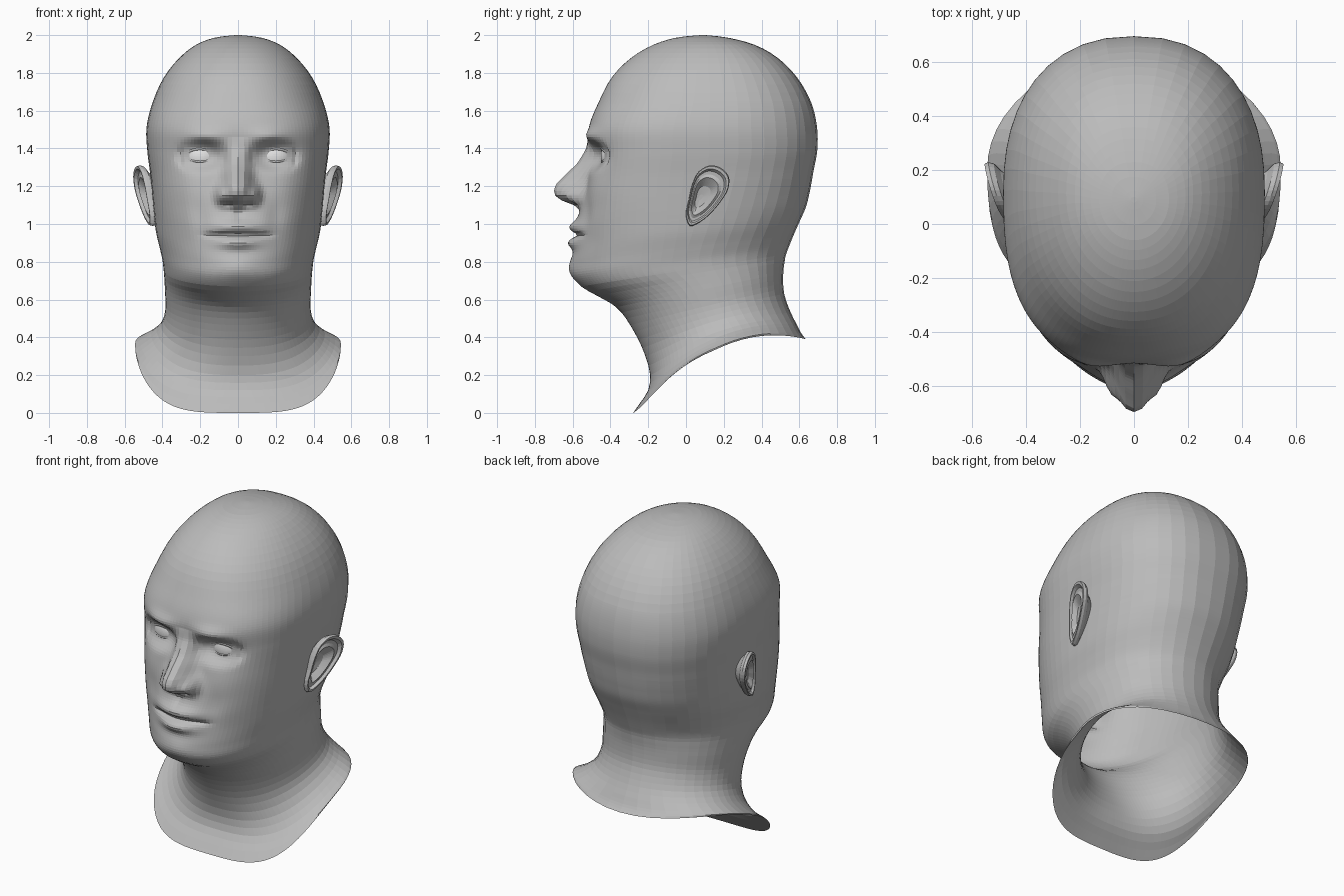
import bpy, bmesh
from math import sin, cos, pi, exp, sqrt, hypot

if "Cube" in bpy.data.objects:
    bpy.data.objects.remove(bpy.data.objects["Cube"])


def material(name, value):
    mat = bpy.data.materials.new(name)
    mat.use_nodes = True
    colour = (value, value, value, 1)
    mat.diffuse_color = colour
    mat.node_tree.nodes["Principled BSDF"].inputs["Base Color"].default_value = colour
    return mat


skin = material("grey skin", 0.5)
eye_white = material("pale eye", 0.8)


def build(name, rings, mat, closed=True, cap_start=False, cap_end=False):
    """Skin a list of equal-length point rings into one flat-shaded object."""
    bm = bmesh.new()
    rows = [[bm.verts.new(p) for p in ring] for ring in rings]
    count = len(rows[0])
    for a, b in zip(rows, rows[1:]):
        for j in range(count if closed else count - 1):
            k = (j + 1) % count
            bm.faces.new((a[j], a[k], b[k], b[j]))
    if cap_start:
        bm.faces.new(rows[0])
    if cap_end:
        bm.faces.new(rows[-1])
    bmesh.ops.recalc_face_normals(bm, faces=bm.faces[:])
    mesh = bpy.data.meshes.new(name)
    bm.to_mesh(mesh)
    bm.free()
    mesh.materials.append(mat)
    obj = bpy.data.objects.new(name, mesh)
    bpy.context.scene.collection.objects.link(obj)


def gap(p, q):
    return max(1e-6, hypot(q[0] - p[0], q[1] - p[1]))


def spline(p0, p1, p2, p3, t):
    """Smooth blend from p1 to p2, allowing for uneven key spacing."""
    before, here, after = gap(p0, p1), gap(p1, p2), gap(p2, p3)
    result = []
    for a, b, c, d in zip(p0, p1, p2, p3):
        slope = (c - b) / here
        m1 = here * ((b - a) / before * here + slope * before) / (before + here)
        m2 = here * ((d - c) / after * here + slope * after) / (after + here)
        result.append(b + m1 * t + (3 * (c - b) - 2 * m1 - m2) * t * t
                      + (m1 + m2 - 2 * (c - b)) * t ** 3)
    return result


def ramp(z, points):
    """Linear lookup; points run upward in z."""
    if z <= points[0][0]:
        return points[0][1]
    for (z0, v0), (z1, v1) in zip(points, points[1:]):
        if z <= z1:
            return v0 + (v1 - v0) * (z - z0) / (z1 - z0)
    return points[-1][1]


def bump(x, z, cx, cz, sx, sz):
    return exp(-((x - cx) / sx) ** 2 - ((z - cz) / sz) ** 2)


# Eyeball that shapes the sockets and carries the visible eye
EYE_X, EYE_Y, EYE_Z, EYE_R = 0.19, -0.33, 1.36, 0.115


def eye_surface(x, z, lift=0.0):
    return EYE_Y - sqrt(max(0, (EYE_R + lift) ** 2 - (x - EYE_X) ** 2 - (z - EYE_Z) ** 2))


NOSE_HEIGHT = [(1.07, 0), (1.1, .04), (1.125, .11), (1.15, .15), (1.18, .165),
               (1.21, .16), (1.27, .112), (1.32, .065), (1.4, .02), (1.46, 0)]
NOSE_WIDTH = [(1.14, .08), (1.2, .075), (1.3, .06), (1.4, .055)]


def face_y(x, y, z):
    """Push the front of the head into sockets, brow, nose, lips and chin."""
    if y > -0.1:
        return y
    x = abs(x)
    # brow ridge and sockets
    y -= 0.025 * bump(x, z, .17, 1.465, .1, .04)
    reach = ((x - .2) / .1) ** 2 + ((z - EYE_Z) / .065) ** 2
    y += (eye_surface(x, z) - y) * exp(-reach ** 1.5)
    # nose bridge, wings and nostrils
    y -= ramp(z, NOSE_HEIGHT) * exp(-(x / ramp(z, NOSE_WIDTH)) ** 2.6)
    y -= 0.05 * bump(x, z, .09, 1.155, .03, .045)
    y += 0.015 * bump(x, z, .05, 1.105, .025, .016)
    # cheekbones and folds beside the mouth
    y -= 0.01 * bump(x, z, .27, 1.2, .1, .09)
    y += 0.012 * bump(x, z, .2, 1.04, .05, .09)
    # lips and the line between them
    y -= 0.036 * bump(x, z, 0, .985, .12, .035)
    y -= 0.04 * bump(x, z, 0, .9, .1, .032)
    y += 0.024 * exp(-(x / .17) ** 6 - ((z - .942) / .013) ** 2)
    y += 0.01 * bump(x, z, 0, 1.05, .02, .035)
    # chin
    return y - 0.016 * bump(x, z, 0, .77, .11, .055)


# Head and neck: front z, front y, back z, back y, half width, front squareness
KEYS = [
    (2.0, .08, 2.0, .1, .012, 2), (1.985, -.06, 1.985, .23, .13, 2),
    (1.95, -.17, 1.95, .36, .22, 2), (1.88, -.29, 1.88, .485, .31, 2.1),
    (1.78, -.39, 1.78, .585, .39, 2.2), (1.65, -.46, 1.65, .66, .45, 2.35),
    (1.5, -.515, 1.5, .695, .485, 2.6), (1.38, -.508, 1.39, .695, .48, 2.7),
    (1.25, -.52, 1.28, .675, .465, 2.7), (1.1, -.555, 1.17, .655, .453, 2.5),
    (1, -.58, 1.09, .635, .445, 2.3), (.9, -.585, 1.01, .6, .434, 2.2),
    (.8, -.602, .93, .565, .413, 2.1), (.73, -.6, .88, .545, .4, 2.1),
    (.67, -.555, .84, .53, .394, 2.1), (.62, -.47, .8, .522, .39, 2),
    (.56, -.37, .74, .515, .387, 2), (.43, -.275, .63, .52, .385, 2),
    (.3, -.215, .53, .555, .41, 2.1), (.2, -.19, .47, .585, .46, 2.3),
    (.12, -.2, .43, .605, .515, 2.5), (.05, -.245, .405, .622, .545, 2.8),
    (0, -.28, .39, .635, .54, 3)]
SEGMENTS = 80


def head_ring(zf, yf, zb, yb, w, front_n):
    ring = []
    centre = yf + (yb - yf) * 0.52
    arch = 0.15 * min(1, max(0, (0.5 - zf) / 0.5)) ** 1.3
    back_n = ramp(zf, [(.3, 2), (1.2, 2.3)])
    for j in range(SEGMENTS):
        t = 2 * j / SEGMENTS - 1
        a = pi * (0.35 * t + 0.65 * t ** 3)      # finer columns on the face
        s, c = sin(a), cos(a)
        end, n, rise = (yf, front_n, 3.2) if c > 0 else (yb, back_n, 2)
        x = w * abs(s) ** (2 / n) * (1 if s > 0 else -1)
        y = centre + (end - centre) * abs(c) ** (2 / n)
        z = zf + (zb - zf) * (y - yf) / (yb - yf) + arch * abs(s) ** rise
        ring.append((x, face_y(x, y, z), z))
    return ring


rings = []
for i in range(len(KEYS) - 1):
    near = [KEYS[min(max(k, 0), len(KEYS) - 1)] for k in range(i - 1, i + 3)]
    steps = max(2, round(gap(near[1], near[2]) / (0.013 if 5 <= i <= 13 else 0.045)))
    rings += [head_ring(*spline(*near, k / steps)) for k in range(steps)]
rings.append(head_ring(*KEYS[-1]))
build("head_and_neck", rings, skin, cap_start=True)


# Eyes and lids
def almond(u, v):
    x = 0.2 + 0.08 * u
    z = EYE_Z + (0.038 if v > 0 else 0.03) * v * max(0, 1 - u * u) ** 0.6
    return x, z


def tube(name, path, radius, mat):
    curve = bpy.data.curves.new(name, "CURVE")
    curve.dimensions = "3D"
    curve.bevel_depth = radius
    curve.bevel_resolution = 1
    curve.use_fill_caps = True
    line = curve.splines.new("POLY")
    line.points.add(len(path) - 1)
    for point, co in zip(line.points, path):
        point.co = (*co, 1)
    curve.materials.append(mat)
    obj = bpy.data.objects.new(name, curve)
    bpy.context.scene.collection.objects.link(obj)


# Ear outline in (y, z), from the lobe round the back and over the top
EAR = [(.02, .99), (.075, 1.01), (.135, 1.06), (.185, 1.12), (.225, 1.19),
       (.225, 1.255), (.18, 1.3), (.125, 1.31), (.07, 1.28), (.035, 1.215),
       (.015, 1.13), (0, 1.04)]
# Ear cross-section: outline scale and outward offset, from root to hollow
EAR_SECTION = [(.6, -.07), (.8, -.035), (.96, -.02), (1, -.002), (.97, .014),
               (.89, .014), (.82, -.002), (.72, -.002), (.62, .006), (.5, -.008),
               (.36, -.025), (.1, -.03)]


def ear_ring(side, scale, offset):
    ring = []
    for i in range(len(EAR)):
        near = [EAR[(i + k) % len(EAR)] for k in (-1, 0, 1, 2)]
        for t in (0, 1 / 3, 2 / 3):
            py, pz = spline(*near, t)
            y = 0.075 + (py - 0.075) * scale
            z = 1.14 + (pz - 1.14) * scale
            ring.append((side * (0.447 + 0.3 * y + 0.11 * (z - 1) + offset), y, z))
    return ring


for side, label in ((1, "left"), (-1, "right")):
    grid = []
    for r in range(9):
        row = []
        for k in range(17):
            x, z = almond(k / 8.5 - 16 / 17, r / 4 - 1)
            row.append((side * x, eye_surface(x, z, 0.006), z))
        grid.append(row)
    build(label + "_eye", grid, eye_white, closed=False)
    for v, lid in ((1, "upper"), (-1, "lower")):
        path = []
        for k in range(17):
            x, z = almond(k / 8 - 1, v)
            path.append((side * x, eye_surface(x, z, 0.004), z))
        tube(f"{label}_{lid}_eyelid", path, 0.009 if v > 0 else 0.006, skin)
    build(label + "_ear", [ear_ring(side, s, o) for s, o in EAR_SECTION], skin,
          cap_start=True, cap_end=True)
